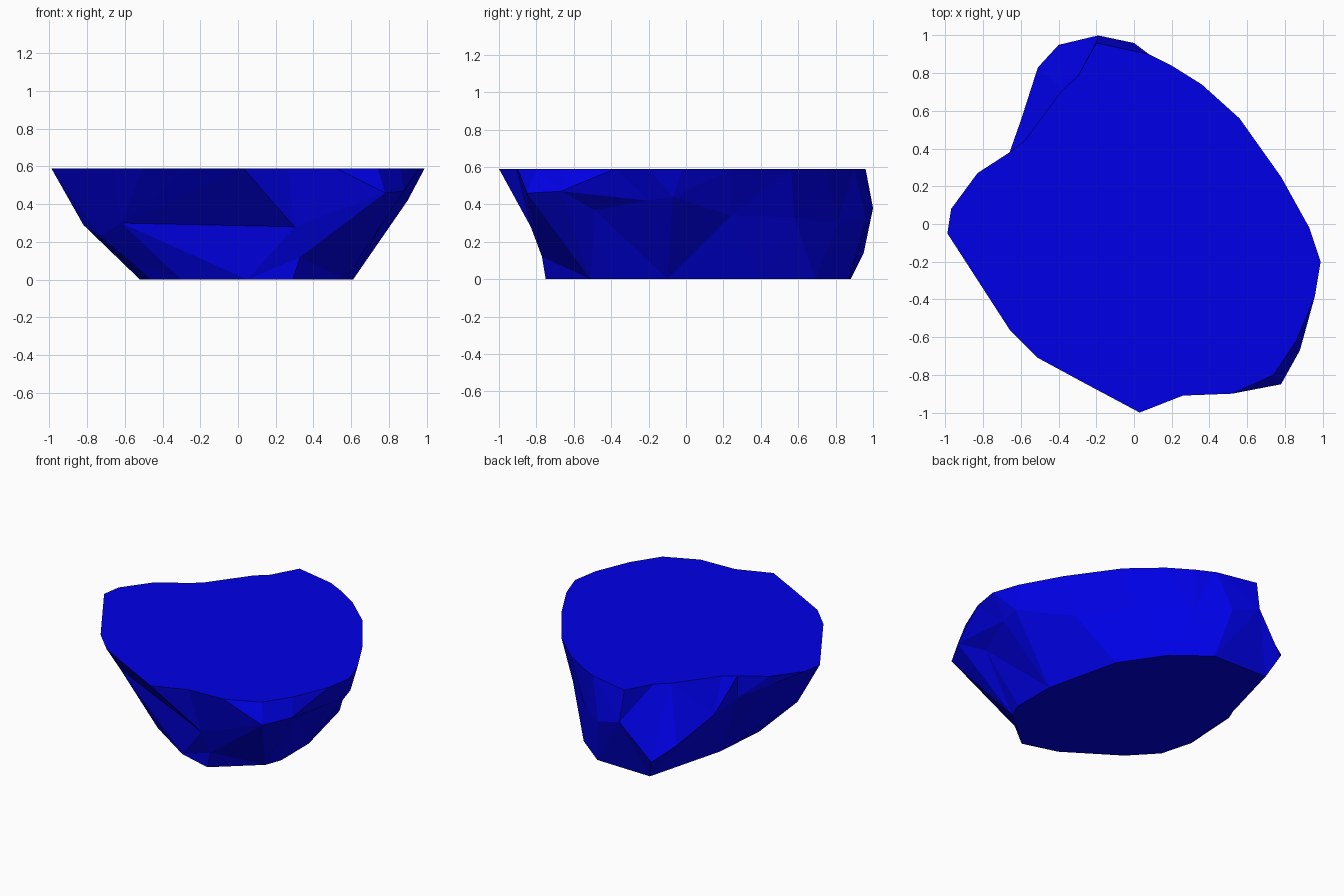
import bpy
import bmesh
import math

cube = bpy.data.objects.get("Cube")
if cube:
    bpy.data.objects.remove(cube, do_unlink=True)

# Outlines in hundredths of a unit, counterclockwise from the front
HEIGHT = 59
top_outline = [(3, -100), (26, -91), (52, -90), (74, -80), (86, -62), (96, -38),
               (99, -20), (93, -2), (78, 25), (56, 56), (36, 74), (20, 84),
               (8, 90), (-20, 96), (-30, 78), (-38, 71), (-58, 44), (-66, 38),
               (-83, 27), (-97, 8), (-99, -5), (-66, -56), (-51, -71), (-27, -84)]
ridge = [(30, -83, 28), (78, -85, 46), (88, -67, 47), (90, -20, 42),
         (91, -7, 44), (68, 24, 34), (46, 58, 33), (20, 81, 30),
         (0, 96, 32), (-19, 100, 38), (-40, 95, 14), (-51, 83, 24),
         (-60, 55, 37), (-66, 38, 44), (-82, 26, 52), (-82, -5, 29),
         (-73, -17, 23), (-62, -40, 30)]
base_outline = [(29, -75), (57, -51), (61, -40), (61, -10), (49, 41), (30, 69),
                (7, 87), (-34, 88), (-49, 32), (-52, -6), (-46, -28),
                (-30, -45), (5, -68)]
# Knuckles that stick out above some of the base corners
knuckles = {0: (33, -77, 12), 2: (80, -49, 37), 10: (-57, -25, 10)}


def add_loop(bm, points):
    return [bm.verts.new([c / 100 for c in p]) for p in points]


def turn_angles(loop):
    """Angles about the centre, growing steadily through one full turn."""
    angles = []
    for v in loop + loop[:1]:
        a = math.atan2(v.co.y, v.co.x)
        if angles:
            a = angles[-1] + (a - angles[-1] + math.pi) % math.tau - math.pi
        angles.append(a)
    return angles


def stitch(bm, lower, upper):
    """Join two loops with triangles, always stepping to the nearer angle."""
    la, ua = turn_angles(lower), turn_angles(upper)
    nl, nu = len(lower), len(upper)
    i = j = 0
    while i < nl or j < nu:
        a, b = lower[i % nl], upper[j % nu]
        if j == nu or (i < nl and la[i + 1] < ua[j + 1]):
            i += 1
            bm.faces.new((a, lower[i % nl], b))
        else:
            j += 1
            bm.faces.new((a, upper[j % nu], b))


def raise_corners(bm, loop, corners):
    """Cover chosen corners with two triangles and return the raised loop."""
    raised = list(loop)
    for i, point in corners.items():
        tip = add_loop(bm, [point])[0]
        before, after = loop[i - 1], loop[(i + 1) % len(loop)]
        bm.faces.new((before, loop[i], tip))
        bm.faces.new((loop[i], after, tip))
        raised[i] = tip
    return raised


# Faceted rock: flat base, jagged sides, flat top
bm = bmesh.new()
base = add_loop(bm, [(x, y, 0) for x, y in base_outline])
middle = add_loop(bm, ridge)
top = add_loop(bm, [(x, y, HEIGHT) for x, y in top_outline])
stitch(bm, raise_corners(bm, base, knuckles), middle)
stitch(bm, middle, top)
bm.faces.new(top)
bm.faces.new(base[::-1])
bmesh.ops.recalc_face_normals(bm, faces=bm.faces)

mesh = bpy.data.meshes.new("flat_topped_rock")
bm.to_mesh(mesh)
bm.free()
rock = bpy.data.objects.new("flat_topped_rock", mesh)
bpy.context.collection.objects.link(rock)

# Deep blue stone
blue = bpy.data.materials.new("deep_blue")
blue.use_nodes = True
colour = (0, 0, 0.8, 1)
blue.diffuse_color = colour
blue.node_tree.nodes["Principled BSDF"].inputs["Base Color"].default_value = colour
mesh.materials.append(blue)
